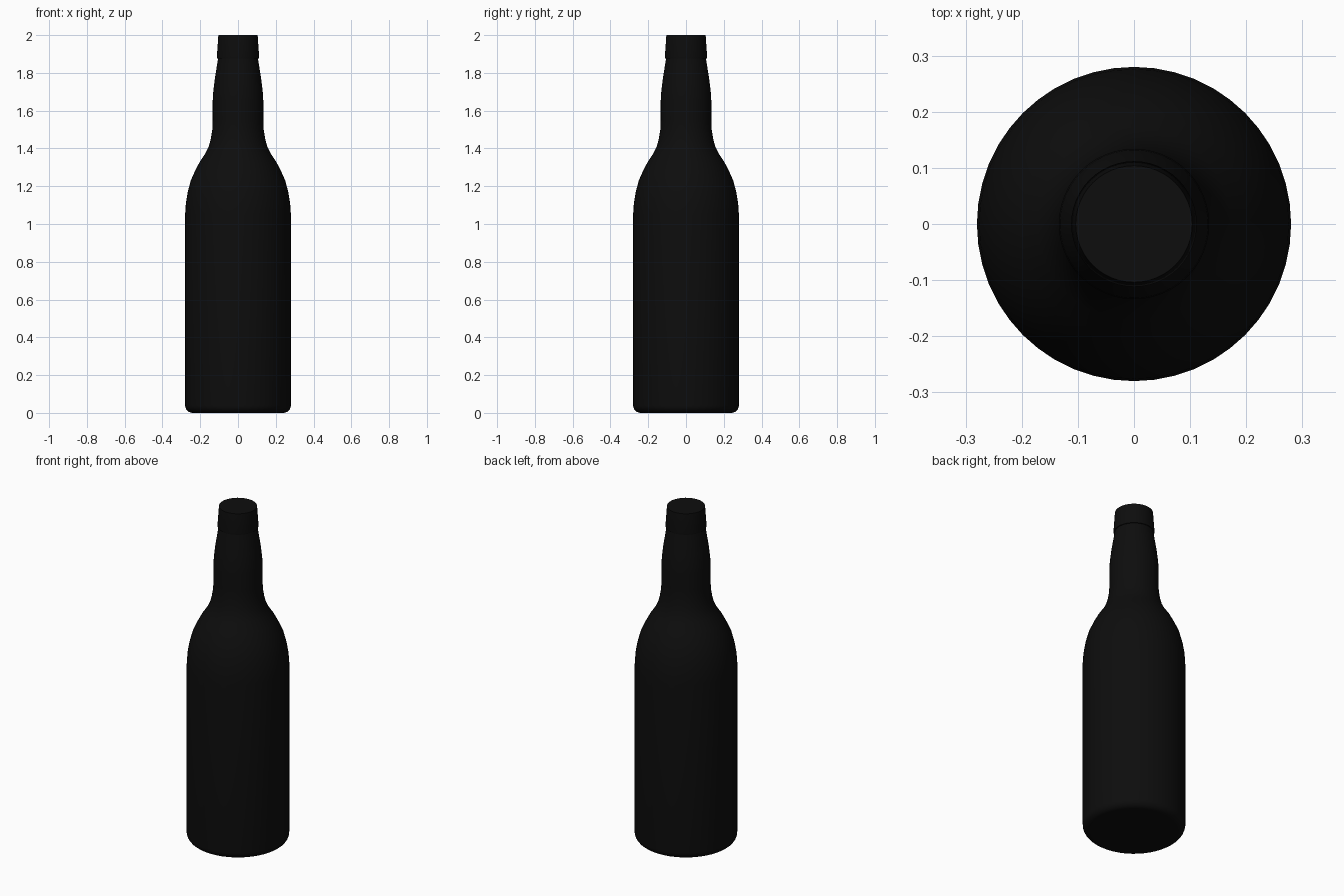
import bpy, bmesh, math

cube = bpy.data.objects.get("Cube")
if cube:
    bpy.data.objects.remove(cube, do_unlink=True)

SIDES = 48


def material(name, color):
    mat = bpy.data.materials.new(name)
    mat.use_nodes = True
    mat.diffuse_color = color
    mat.node_tree.nodes["Principled BSDF"].inputs["Base Color"].default_value = color
    return mat


def lathe(name, profile, mat, angle):
    """Spin a (radius, height) profile round z and cap both ends."""
    bm = bmesh.new()
    rings = []
    for r, z in profile:
        rings.append([bm.verts.new((r * math.cos(a), r * math.sin(a), z))
                      for a in (2 * math.pi * i / SIDES for i in range(SIDES))])
    for low, high in zip(rings, rings[1:]):
        for i in range(SIDES):
            j = (i + 1) % SIDES
            bm.faces.new((low[i], low[j], high[j], high[i]))
    bm.faces.new(rings[0][::-1])
    bm.faces.new(rings[-1])
    mesh = bpy.data.meshes.new(name)
    bm.to_mesh(mesh)
    bm.free()
    mesh.materials.append(mat)
    obj = bpy.data.objects.new(name, mesh)
    bpy.context.collection.objects.link(obj)
    bpy.ops.object.select_all(action='DESELECT')
    bpy.context.view_layer.objects.active = obj
    obj.select_set(True)
    bpy.ops.object.shade_smooth_by_angle(angle=math.radians(angle))
    return obj


black = material("black glass", (0.004, 0.004, 0.004, 1))

# Rounded foot of the body
corner = 0.04
foot = [(0.28 - corner + corner * math.sin(a), corner - corner * math.cos(a))
        for a in (math.radians(15 * k) for k in range(7))]

# Straight body, curved shoulder and tapering neck
shoulder = [(0.28, 1.05), (0.276, 1.11), (0.266, 1.17), (0.25, 1.23),
            (0.228, 1.28), (0.202, 1.33), (0.172, 1.375), (0.155, 1.41),
            (0.144, 1.45), (0.136, 1.5)]
neck = [(0.134, 1.55), (0.134, 1.65), (0.132, 1.69), (0.124, 1.76),
        (0.113, 1.83), (0.105, 1.88), (0.1, 1.92)]
lathe("bottle_body", foot + shoulder + neck, black, 40)

# Flared collar closing the mouth
lathe("mouth_collar", [(0.1, 1.877), (0.111, 1.877), (0.112, 1.884),
                       (0.104, 2.0)], black, 40)
